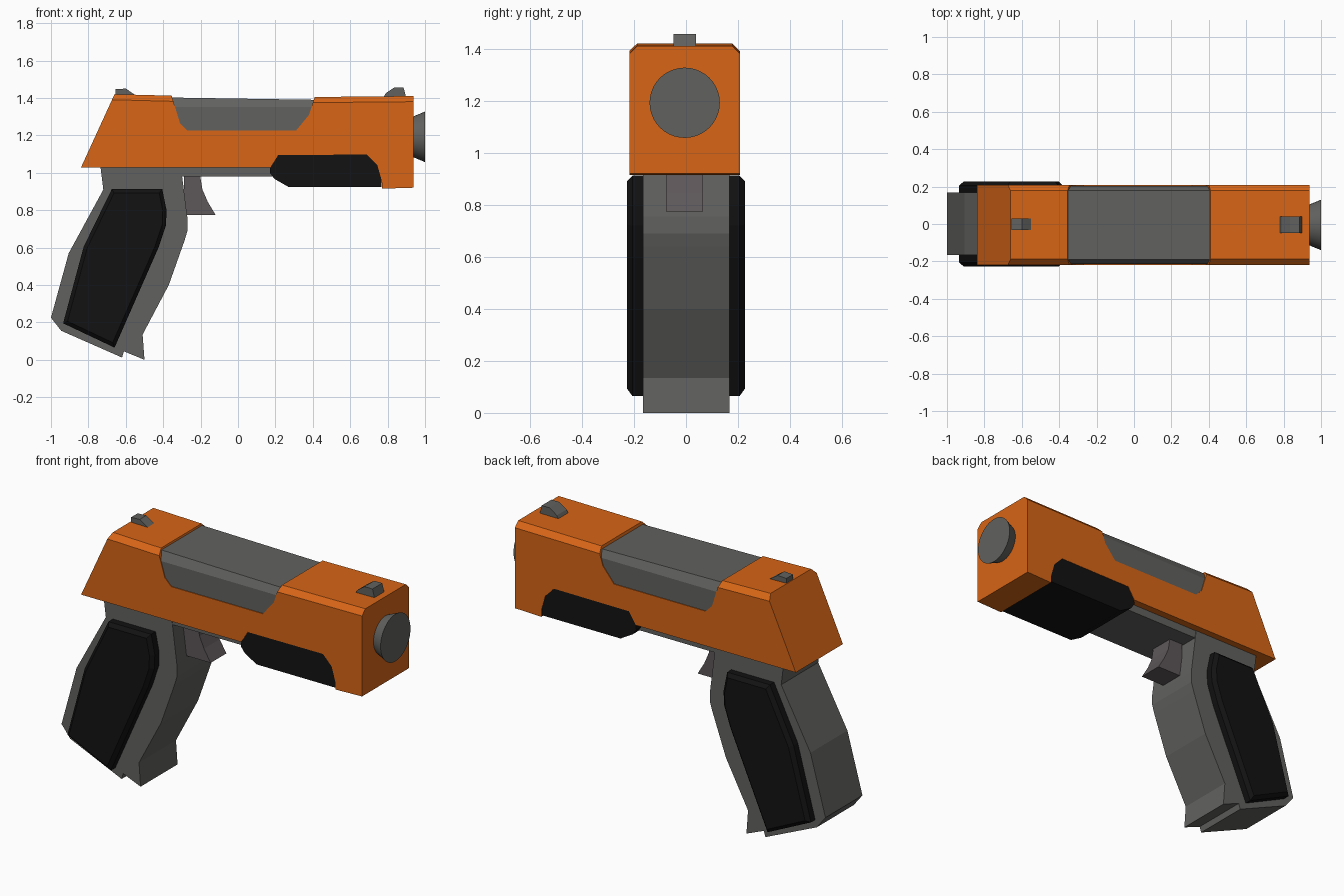
import bpy, bmesh, math
from mathutils import Matrix

if "Cube" in bpy.data.objects:
    bpy.data.objects.remove(bpy.data.objects["Cube"])


def material(name, rgb):
    m = bpy.data.materials.new(name)
    m.diffuse_color = (*rgb, 1)
    m.use_nodes = True
    m.node_tree.nodes["Principled BSDF"].inputs["Base Color"].default_value = m.diffuse_color
    return m


ORANGE = material("orange", (0.68, 0.13, 0.008))
GREY = material("grey", (0.12, 0.12, 0.115))
BLACK = material("black", (0.006, 0.006, 0.006))
TRIGGER = material("warm_grey", (0.11, 0.095, 0.1))
YC = -0.005  # centre line of the upper parts


def finish(name, bm, mat):
    bmesh.ops.recalc_face_normals(bm, faces=bm.faces)
    mesh = bpy.data.meshes.new(name)
    bm.to_mesh(mesh)
    bm.free()
    mesh.materials.append(mat)
    ob = bpy.data.objects.new(name, mesh)
    bpy.context.collection.objects.link(ob)
    return ob


def extrude(name, profile, y0, y1, mat, bevel=0, pick=None):
    """Extrude an (x, z) profile along y, bevelling the edges chosen by pick(a, b)."""
    bm = bmesh.new()
    face = bm.faces.new([bm.verts.new((x, y0, z)) for x, z in profile])
    new = bmesh.ops.extrude_face_region(bm, geom=[face])["geom"]
    for v in new:
        if isinstance(v, bmesh.types.BMVert):
            v.co.y = y1
    bmesh.ops.recalc_face_normals(bm, faces=bm.faces)
    if pick:
        edges = [e for e in bm.edges if pick(e.verts[0].co, e.verts[1].co)]
        bmesh.ops.bevel(bm, geom=edges, offset=bevel, offset_type='OFFSET',
                        segments=1, profile=0.5, affect='EDGES')
    return finish(name, bm, mat)


def top_long(z):
    return lambda a, b: min(a.z, b.z) > z and abs(a.y - b.y) < 1e-4 and abs(a.x - b.x) > 0.1


# Slide with ejection notch on top and recess for the rail underneath
notch = [(0.41, 1.405), (0.38, 1.31), (0.31, 1.225), (-0.27, 1.225), (-0.31, 1.265), (-0.355, 1.412)]
recess = [(0.172, 1.027), (0.215, 1.095), (0.69, 1.097), (0.745, 1.04), (0.768, 0.96)]
extrude("slide", [(-0.84, 1.027)] + recess + [(0.77, 0.915), (0.937, 0.92), (0.937, 1.41)]
        + notch + [(-0.66, 1.42)], YC - 0.213, YC + 0.213, ORANGE, 0.03, top_long(1.38))

# Barrel block filling the notch, with steep upper facets
block = extrude("barrel_block", [(-0.34, 1.225), (0.39, 1.225), (0.41, 1.39), (-0.355, 1.402)],
                YC - 0.209, YC + 0.209, GREY)
bm = bmesh.new()
bm.from_mesh(block.data)
bmesh.ops.bisect_plane(bm, geom=bm.verts[:] + bm.edges[:] + bm.faces[:],
                       plane_co=(0, 0, 1.352), plane_no=(0, 0, 1))
for v in bm.verts:
    if v.co.z > 1.37:
        v.co.y = YC + (v.co.y - YC) * 0.88
bm.to_mesh(block.data)
bm.free()

# Under-barrel rail cover
extrude("rail_cover", recess + [(0.768, 0.924), (0.27, 0.924), (0.195, 0.967), (0.17, 1.0)],
        YC - 0.211, YC + 0.211, BLACK)

# Frame strip between grip and rail
extrude("frame", [(-0.31, 0.98), (0.25, 0.98), (0.25, 1.03), (-0.31, 1.03)], -0.165, 0.165, GREY)

# Muzzle, flaring toward the front
bm = bmesh.new()
bmesh.ops.create_cone(bm, cap_ends=True, segments=40, radius1=0.106, radius2=0.135, depth=0.07,
                      matrix=Matrix.Translation((0.965, YC, 1.192)) @ Matrix.Rotation(math.pi / 2, 4, 'Y'))
muzzle = finish("muzzle", bm, GREY)
for p in muzzle.data.polygons:
    p.use_smooth = len(p.vertices) == 4

# Grip with magazine foot
extrude("grip", [(-0.735, 1.03), (-0.72, 0.91), (-0.905, 0.57), (-1.0, 0.225), (-0.945, 0.155),
                 (-0.62, 0.012), (-0.61, 0.045), (-0.5, 0.0), (-0.51, 0.135), (-0.37, 0.4),
                 (-0.285, 0.64), (-0.27, 0.69), (-0.27, 0.755), (-0.305, 1.03)],
        -0.166, 0.168, GREY)

# Grip panels, chamfered around the outer face
panel = [(-0.675, 0.912), (-0.405, 0.912), (-0.382, 0.80), (-0.385, 0.72), (-0.425, 0.6),
         (-0.66, 0.065), (-0.935, 0.195), (-0.825, 0.605)]
for side, label in ((-1, "front"), (1, "back")):
    extrude("grip_panel_" + label, panel, side * 0.16, side * 0.226, BLACK, 0.02,
            lambda a, b: abs(a.y) > 0.2 and abs(b.y) > 0.2)

# Trigger
extrude("trigger", [(-0.29, 1.03), (-0.21, 1.03), (-0.2, 0.97), (-0.19, 0.91), (-0.162, 0.845),
                    (-0.12, 0.775), (-0.29, 0.775)], YC - 0.071, YC + 0.071, TRIGGER)

# Sights
extrude("rear_sight", [(-0.655, 1.40), (-0.655, 1.447), (-0.6, 1.45), (-0.548, 1.415), (-0.548, 1.40)],
        -0.031, 0.029, GREY)
extrude("front_sight", [(0.775, 1.40), (0.79, 1.425), (0.835, 1.456), (0.885, 1.456), (0.9, 1.40)],
        YC - 0.044, YC + 0.044, GREY)
